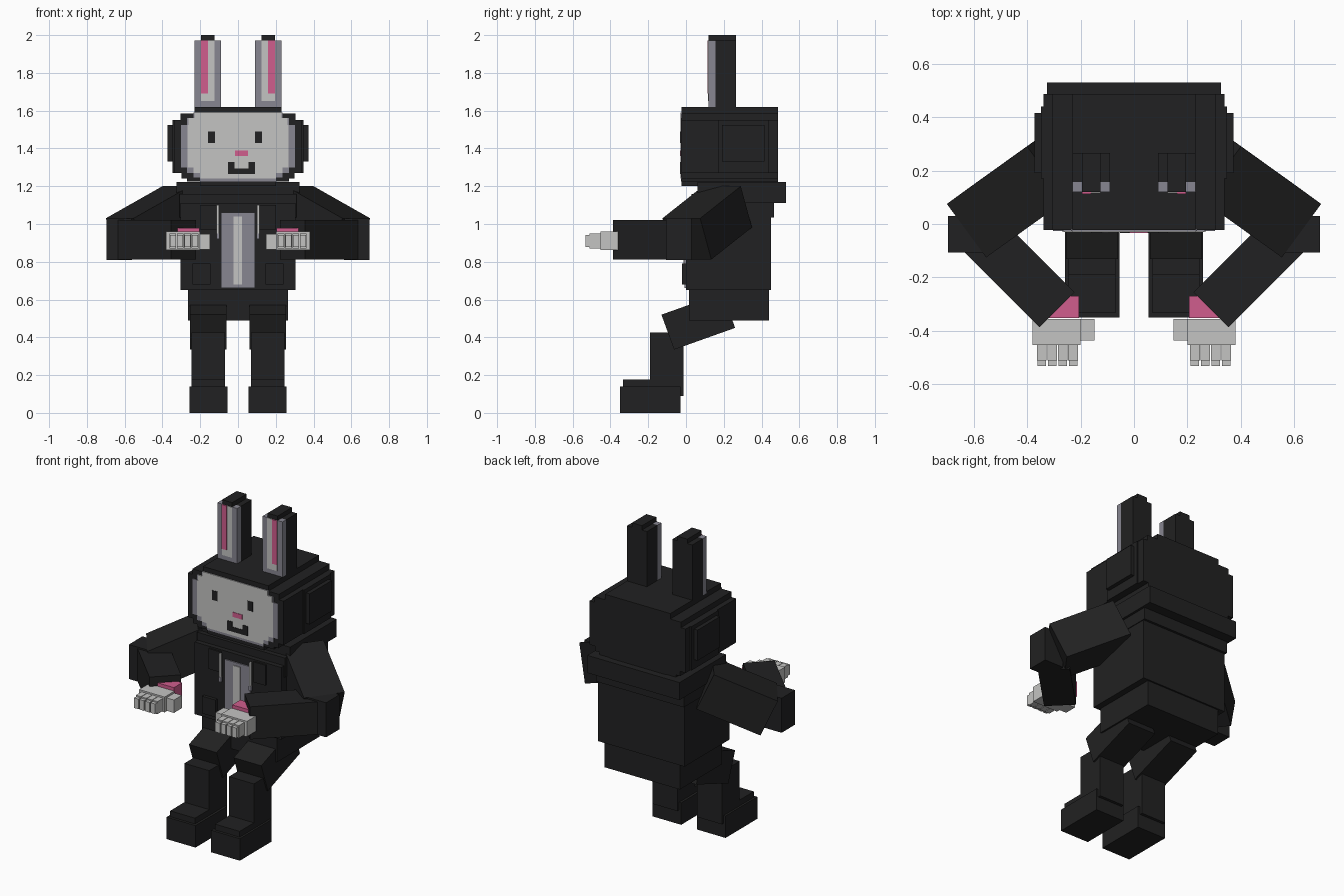
import bpy, bmesh
from mathutils import Vector
from math import sin, cos, radians


def material(name, color):
    m = bpy.data.materials.new(name)
    m.diffuse_color = (*color, 1)
    return m


BLACK = material("black_fur", (0.0155, 0.0155, 0.016))
LIGHT = material("light_grey", (0.55, 0.55, 0.54))
LAVENDER = material("lavender_grey", (0.245, 0.24, 0.285))
PINK = material("pink", (0.63, 0.11, 0.27))


def finish(bm, name, mat):
    bmesh.ops.recalc_face_normals(bm, faces=bm.faces)
    me = bpy.data.meshes.new(name)
    bm.to_mesh(me)
    bm.free()
    me.materials.append(mat)
    ob = bpy.data.objects.new(name, me)
    bpy.context.collection.objects.link(ob)
    return ob


def slanted(name, corner, u, v, w, mat=BLACK):
    """Box spanned from one corner by three edge vectors."""
    bm = bmesh.new()
    bmesh.ops.create_cube(bm, size=1)
    c, u, v, w = Vector(corner), Vector(u), Vector(v), Vector(w)
    for p in bm.verts:
        a = p.co + Vector((0.5, 0.5, 0.5))
        p.co = c + u * a.x + v * a.y + w * a.z
    return finish(bm, name, mat)


def box(name, x, y, z, mat=BLACK):
    return slanted(name, (x[0], y[0], z[0]), (x[1] - x[0], 0, 0),
                   (0, y[1] - y[0], 0), (0, 0, z[1] - z[0]), mat)


def stepped(name, rows, y, mat):
    """Symmetric stair-stepped outline (half width, z0, z1) extruded along y."""
    right = [(h, z) for h, z0, z1 in rows for z in (z0, z1)]
    outline = right + [(-x, z) for x, z in reversed(right)]
    bm = bmesh.new()
    f = bm.faces.new([bm.verts.new((x, y[0], z)) for x, z in outline])
    ext = bmesh.ops.extrude_face_region(bm, geom=[f])
    verts = [g for g in ext["geom"] if isinstance(g, bmesh.types.BMVert)]
    bmesh.ops.translate(bm, verts=verts, vec=(0, y[1] - y[0], 0))
    return finish(bm, name, mat)


# Head with stair-stepped corners
stepped("head", [(0.20, 1.20, 1.225), (0.27, 1.225, 1.24), (0.30, 1.24, 1.27),
                 (0.338, 1.27, 1.55), (0.305, 1.55, 1.585),
                 (0.23, 1.585, 1.62)], (-0.023, 0.487), BLACK)

# Face plates
stepped("face_border", [(0.20, 1.225, 1.245), (0.235, 1.245, 1.27),
                        (0.27, 1.27, 1.30), (0.302, 1.30, 1.525),
                        (0.27, 1.525, 1.56), (0.235, 1.56, 1.59)],
        (-0.027, -0.02), LAVENDER)
stepped("face", [(0.20, 1.24, 1.27), (0.235, 1.27, 1.30), (0.267, 1.30, 1.525),
                 (0.262, 1.525, 1.56), (0.23, 1.56, 1.59)],
        (-0.030, -0.024), LIGHT)
FEATURE = (-0.033, -0.027)
box("left_eye", (-0.16, -0.122), FEATURE, (1.43, 1.49), BLACK)
box("right_eye", (0.09, 0.127), FEATURE, (1.43, 1.49), BLACK)
box("nose", (-0.016, 0.053), FEATURE, (1.36, 1.39), PINK)
box("mouth_bar", (-0.053, 0.09), FEATURE, (1.265, 1.295), BLACK)
box("mouth_left", (-0.053, -0.018), FEATURE, (1.295, 1.327), BLACK)
box("mouth_right", (0.055, 0.09), FEATURE, (1.295, 1.327), BLACK)

# Torso, collar and skirt of the jacket
box("torso", (-0.305, 0.305), (0, 0.45), (0.65, 1.11))
box("upper_chest", (-0.31, 0.31), (0.03, 0.465), (1.035, 1.16))
box("collar", (-0.325, 0.325), (0.06, 0.53), (1.11, 1.222))
box("jacket_hem", (-0.265, 0.265), (0.015, 0.44), (0.49, 0.65))
box("shirt", (-0.09, 0.09), (-0.008, 0.0), (0.66, 1.06), LAVENDER)
box("shirt_stripe", (-0.025, 0.022), (-0.013, -0.005), (0.68, 1.04), LIGHT)

for s, side in ((1, "right"), (-1, "left")):
    def part(name, x, y, z, mat=BLACK):
        return box(side + "_" + name, (min(s * x[0], s * x[1]), max(s * x[0], s * x[1])), y, z, mat)

    def limb(name, c, u, v, w):
        vec = [(s * a[0], a[1], a[2]) for a in (c, u, v, w)]
        return slanted(side + "_" + name, *vec)

    # Side pad of the head
    part("head_pad", (0.30, 0.372), (0.19, 0.415), (1.33, 1.525))
    part("head_pad_rim", (0.30, 0.347), (0.17, 0.44), (1.27, 1.55))

    # Ear: black back, lavender rim, coloured inner strips
    part("ear_back", (0.09, 0.23), (0.157, 0.265), (1.61, 1.972))
    part("ear_rim", (0.09, 0.23), (0.12, 0.157), (1.61, 1.972), LAVENDER)
    part("ear_tip", (0.125, 0.195), (0.12, 0.265), (1.972, 2.0))
    part("ear_inner", (0.125, 0.195), (0.116, 0.122), (1.65, 1.972), LIGHT)
    part("ear_stripe", (0.16, 0.195), (0.113, 0.119), (1.69, 1.972), PINK)

    # Jacket details
    part("lapel", (0.115, 0.20), (-0.01, 0.05), (0.97, 1.10))
    part("pocket", (0.145, 0.24), (-0.02, 0.0), (0.68, 0.79))
    part("drawstring", (0.10, 0.113), (-0.03, -0.018), (0.95, 1.10), LIGHT)
    part("string_tip", (0.098, 0.115), (-0.032, -0.016), (0.92, 0.95), LAVENDER)

    # Upper arm sloping down and out to the elbow
    t, h = radians(24.7), 0.24
    limb("upper_arm", (0.40, 0.29, 1.20), (0.30, -0.215, -0.17), (-0.147, -0.20, 0),
         (-0.81 * sin(t) * h, 0.59 * sin(t) * h, -cos(t) * h))

    # Elbow and forearm turned inward
    part("elbow", (0.56, 0.695), (-0.106, 0.03), (0.81, 1.03))
    limb("forearm", (0.354, -0.386, 0.812), (0.295, 0.295, 0), (-0.131, 0.131, 0), (0, 0, 0.208))

    # Cuff and hand
    part("cuff", (0.205, 0.32), (-0.352, -0.27), (0.88, 0.98), PINK)
    part("palm", (0.20, 0.38), (-0.453, -0.355), (0.862, 0.96), LIGHT)
    part("thumb", (0.147, 0.20), (-0.435, -0.355), (0.866, 0.948), LIGHT)
    for i in range(4):
        x = 0.21 + i * 0.039
        part(f"finger_{i + 1}", (x, x + 0.036), (-0.51, -0.45), (0.87, 0.95), LIGHT)
        part(f"fingertip_{i + 1}", (x + 0.002, x + 0.034), (-0.532, -0.51), (0.878, 0.942), LIGHT)

    # Bent leg: tilted thigh, upright shin, foot
    limb("thigh", (0.06, -0.063, 0.335), (0.195, 0, 0), (0, 0.323, 0.115), (0, -0.067, 0.185))
    part("shin", (0.07, 0.245), (-0.19, -0.012), (0.09, 0.425))
    part("foot", (0.055, 0.258), (-0.35, -0.03), (0, 0.14))
    part("foot_top", (0.07, 0.245), (-0.333, -0.04), (0.14, 0.177))
